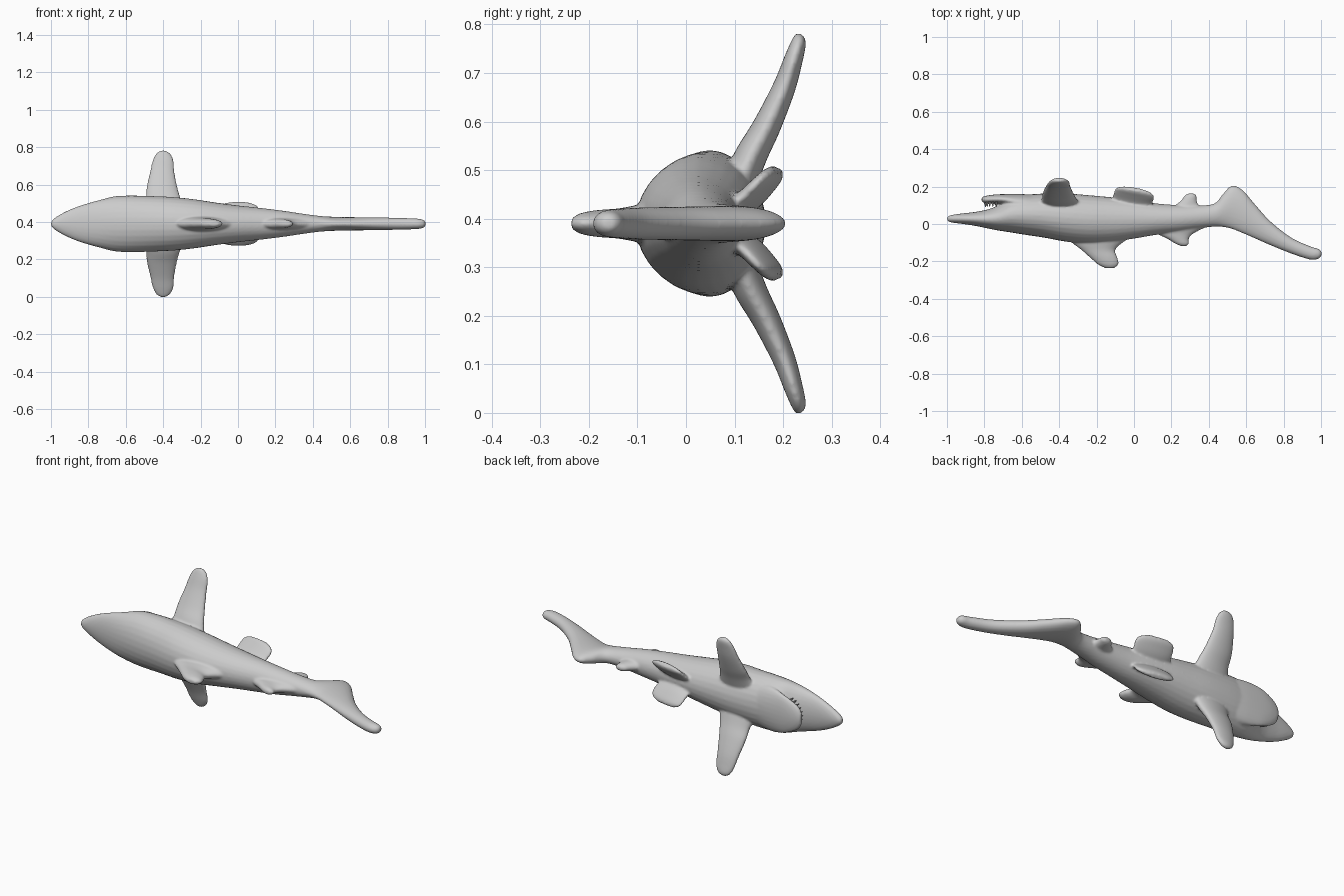
import bpy, bmesh, math
from mathutils import Vector

ZC = 0.39      # height of the symmetry plane
SEG = 28


def spline(rows, steps=5):
    """Catmull-Rom interpolation through rows of numbers."""
    out = []
    for i in range(len(rows) - 1):
        p0, p1, p2 = rows[max(i - 1, 0)], rows[i], rows[i + 1]
        p3 = rows[min(i + 2, len(rows) - 1)]
        for k in range(steps):
            t = k / steps
            out.append([0.5 * (2 * b + (c - a) * t + (2 * a - 5 * b + 4 * c - d) * t * t
                               + (3 * b - a - 3 * c + d) * t ** 3)
                        for a, b, c, d in zip(p0, p1, p2, p3)])
    out.append(list(rows[-1]))
    return out


def loft(bm, sections):
    """Skin elliptical rings given as (centre, half axis a, half axis b)."""
    rings = []
    for c, a, b in sections:
        rings.append([bm.verts.new(Vector(c) + Vector(a) * math.cos(2 * math.pi * i / SEG)
                                   + Vector(b) * math.sin(2 * math.pi * i / SEG))
                      for i in range(SEG)])
    faces = []
    for r, s in zip(rings, rings[1:]):
        for i in range(SEG):
            j = (i + 1) % SEG
            faces.append(bm.faces.new((r[i], r[j], s[j], s[i])))
    faces += [bm.faces.new(rings[0]), bm.faces.new(rings[-1])]
    bmesh.ops.recalc_face_normals(bm, faces=faces)


def trunk(bm, rows):
    """Rows: x, y min, y max, half width."""
    loft(bm, [((x, (lo + hi) / 2, ZC), (0, (hi - lo) / 2, 0), (0, 0, w))
              for x, lo, hi, w in spline(rows)])


def middle_fin(bm, rows):
    """Rows: y, x front, x back, half thickness."""
    loft(bm, [(((f + r) / 2, y, ZC), ((r - f) / 2, 0, 0), (0, 0, t))
              for y, f, r, t in spline(rows)])


def paired_fin(bm, rows, lean, tilt):
    """Rows: side offset, y, x front, x back, half thickness."""
    for s in (1, -1):
        loft(bm, [(((f + r) / 2, y, ZC + s * d), ((r - f) / 2, tilt * (r - f) / 2, 0),
                   (0, t, -s * lean * t)) for d, y, f, r, t in spline(rows)])


bm = bmesh.new()

# Trunk from snout to long upper tail lobe
trunk(bm, [
    (-1.0, 0.022, 0.036, 0.008), (-0.985, 0.010, 0.046, 0.028), (-0.93, 0.002, 0.055, 0.062),
    (-0.86, -0.008, 0.063, 0.092), (-0.79, -0.022, 0.076, 0.114), (-0.73, -0.034, 0.098, 0.130),
    (-0.66, -0.045, 0.140, 0.147), (-0.58, -0.058, 0.156, 0.151), (-0.48, -0.073, 0.163, 0.149),
    (-0.36, -0.095, 0.163, 0.144), (-0.24, -0.104, 0.154, 0.132), (-0.12, -0.096, 0.143, 0.114),
    (0.0, -0.078, 0.128, 0.098), (0.12, -0.058, 0.110, 0.085), (0.24, -0.043, 0.101, 0.070),
    (0.34, -0.026, 0.099, 0.055), (0.43, -0.014, 0.110, 0.043), (0.48, -0.017, 0.166, 0.039),
    (0.525, -0.027, 0.206, 0.037), (0.58, -0.049, 0.182, 0.036), (0.65, -0.079, 0.102, 0.035),
    (0.73, -0.114, 0.014, 0.034), (0.84, -0.158, -0.072, 0.032), (0.94, -0.190, -0.118, 0.029),
    (0.985, -0.187, -0.132, 0.024), (1.002, -0.172, -0.145, 0.012)])

# Lower jaw, separated from the snout by the mouth gap
trunk(bm, [
    (-0.815, 0.122, 0.142, 0.030), (-0.795, 0.110, 0.150, 0.062), (-0.75, 0.108, 0.157, 0.090),
    (-0.69, 0.100, 0.160, 0.112), (-0.60, 0.060, 0.160, 0.125), (-0.50, 0.03, 0.155, 0.11)])

# Main dorsal fin
middle_fin(bm, [
    (-0.05, -0.36, 0.02, 0.045), (-0.10, -0.33, -0.06, 0.038), (-0.14, -0.28, -0.10, 0.031),
    (-0.18, -0.235, -0.088, 0.028), (-0.215, -0.195, -0.083, 0.022), (-0.236, -0.155, -0.105, 0.011)])

# Small rear dorsal fin
middle_fin(bm, [
    (-0.01, 0.08, 0.40, 0.035), (-0.05, 0.12, 0.32, 0.028), (-0.08, 0.18, 0.293, 0.024),
    (-0.105, 0.22, 0.295, 0.019), (-0.118, 0.25, 0.28, 0.010)])

# Anal fin under the rear belly
middle_fin(bm, [
    (0.07, 0.17, 0.37, 0.035), (0.10, 0.22, 0.345, 0.027), (0.13, 0.255, 0.335, 0.023),
    (0.152, 0.27, 0.335, 0.018), (0.163, 0.29, 0.32, 0.009)])

# Long pectoral fins
paired_fin(bm, [
    (0.07, 0.105, -0.515, -0.285, 0.034), (0.14, 0.134, -0.492, -0.308, 0.031),
    (0.20, 0.166, -0.488, -0.325, 0.027), (0.28, 0.202, -0.470, -0.340, 0.022),
    (0.34, 0.222, -0.456, -0.345, 0.018), (0.375, 0.233, -0.438, -0.362, 0.014),
    (0.39, 0.236, -0.415, -0.385, 0.008)], 0.4, 0.0)

# Pelvic fins
paired_fin(bm, [
    (0.02, 0.085, -0.13, 0.09, 0.020), (0.05, 0.130, -0.115, 0.10, 0.017),
    (0.08, 0.160, -0.105, 0.11, 0.015), (0.10, 0.178, -0.09, 0.095, 0.013),
    (0.112, 0.188, -0.055, 0.055, 0.008)], 0.9, -0.17)

mesh = bpy.data.meshes.new("shark_body")
bm.to_mesh(mesh)
bm.free()
body = bpy.data.objects.new("shark_body", mesh)
bpy.context.collection.objects.link(body)

# Fuse trunk, jaw and fins into one soft skin
remesh = body.modifiers.new("fuse", 'REMESH')
remesh.mode = 'VOXEL'
remesh.voxel_size = 0.0065
remesh.use_smooth_shade = True
soften = body.modifiers.new("soften", 'SMOOTH')
soften.factor = 0.5
soften.iterations = 5

# Row of small teeth along the jaw rim
bm = bmesh.new()
for i in range(11):
    a = math.radians(-75 + 15 * i)
    before = set(bm.verts)
    bmesh.ops.create_cone(bm, cap_ends=True, segments=8, radius1=0.008, radius2=0.001, depth=0.026)
    base = Vector((-0.715 - 0.08 * math.cos(a), 0.104, ZC + 0.085 * math.sin(a)))
    for v in bm.verts:
        if v not in before:
            v.co = base + Vector((v.co.x, -v.co.z, v.co.y))
mesh = bpy.data.meshes.new("teeth")
bm.to_mesh(mesh)
bm.free()
bpy.context.collection.objects.link(bpy.data.objects.new("teeth", mesh))
